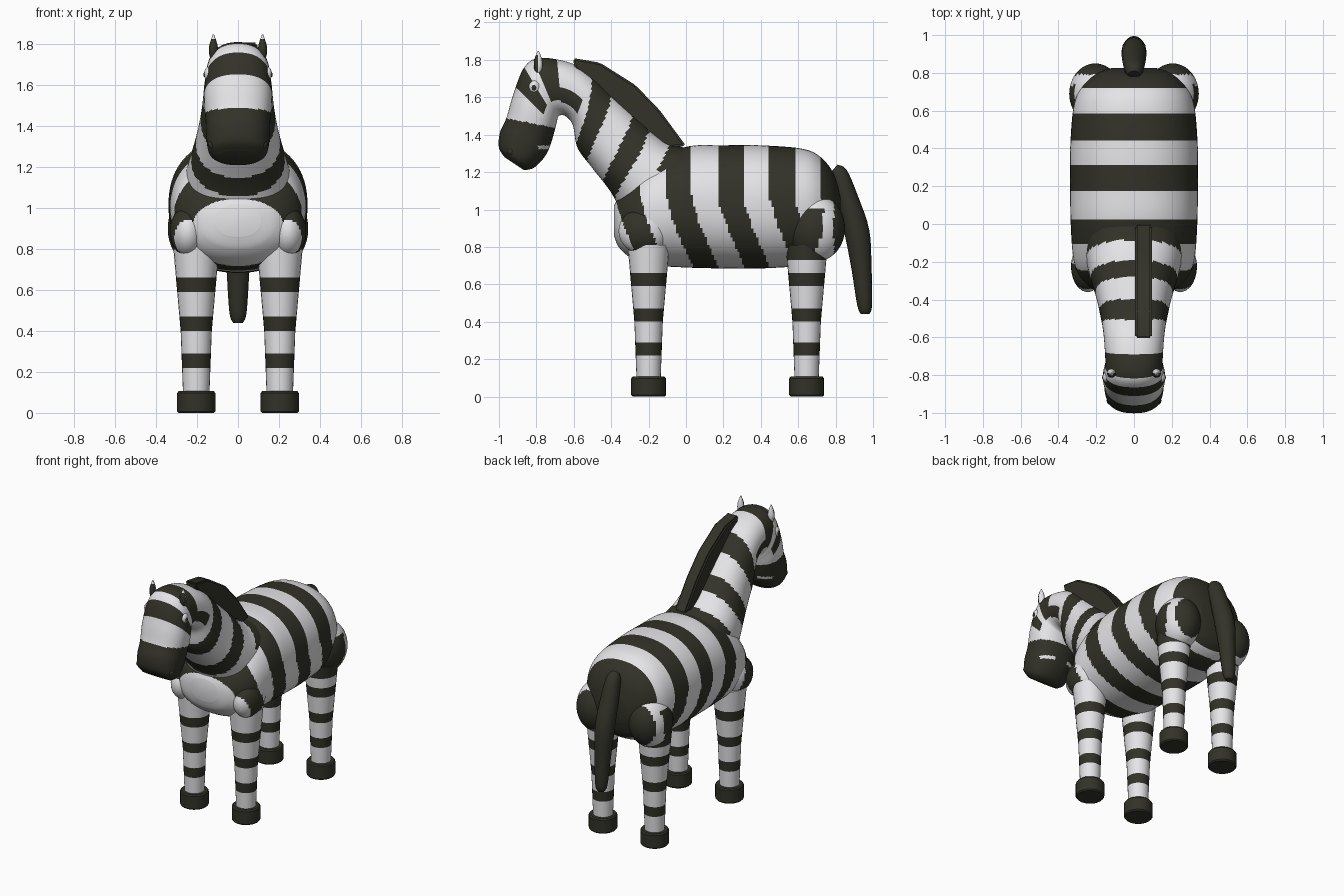
import bpy, bmesh, math
from mathutils import Vector

if "Cube" in bpy.data.objects:
    bpy.data.objects.remove(bpy.data.objects["Cube"])


def flat(name, rgb):
    m = bpy.data.materials.new(name)
    m.diffuse_color = (*rgb, 1)
    m.use_nodes = True
    m.node_tree.nodes["Principled BSDF"].inputs["Base Color"].default_value = m.diffuse_color
    return m


MATS = [flat("white_coat", (0.78, 0.78, 0.80)), flat("dark_stripe", (0.032, 0.032, 0.022))]


def finish(bm, name, rule, angle=40):
    """Colour faces by a rule (True = dark) and make the object."""
    bmesh.ops.recalc_face_normals(bm, faces=bm.faces)
    for f in bm.faces:
        f.smooth = True
        f.material_index = int(rule(f))
    me = bpy.data.meshes.new(name)
    bm.to_mesh(me)
    bm.free()
    for m in MATS:
        me.materials.append(m)
    ob = bpy.data.objects.new(name, me)
    bpy.context.collection.objects.link(ob)
    bpy.ops.object.select_all(action='DESELECT')
    bpy.context.view_layer.objects.active = ob
    ob.select_set(True)
    bpy.ops.object.shade_smooth_by_angle(angle=math.radians(angle))
    return ob


def sample(st, t):
    """Smooth interpolation through a list of stations."""
    i = min(int(t), len(st) - 2)
    u = t - i
    p = [st[max(0, min(len(st) - 1, i + k))] for k in (-1, 0, 1, 2)]
    return [0.5 * (2 * b + (c - a) * u + (2 * a - 5 * b + 4 * c - d) * u * u
                   + (3 * b - a - 3 * c + d) * u ** 3) for a, b, c, d in zip(*p)]


def loft(name, st, rule, sub=16, seg=48, power=2.0, x=0.0, angle=40):
    """Stations are (low_y, low_z, high_y, high_z, half_width).
    rule(centre, t, f): t = station number, f = 0 at high side, 1 at low side."""
    bm = bmesh.new()
    rings, info = [], {}
    n = (len(st) - 1) * sub
    for k in range(n + 1):
        ay, az, by, bz, w = sample(st, k / sub)
        ring = []
        for j in range(seg):
            a = 2 * math.pi * j / seg
            c = math.copysign(abs(math.cos(a)) ** (2 / power), math.cos(a))
            s = math.copysign(abs(math.sin(a)) ** (2 / power), math.sin(a))
            h = (1 + c) / 2
            ring.append(bm.verts.new((x + w * s, ay + (by - ay) * h, az + (bz - az) * h)))
        rings.append(ring)
    for k in range(n):
        for j in range(seg):
            q = (j + 1) % seg
            f = bm.faces.new((rings[k][j], rings[k][q], rings[k + 1][q], rings[k + 1][j]))
            info[f] = ((k + 0.5) / sub, (1 - math.cos(2 * math.pi * (j + 0.5) / seg)) / 2)
    for ring, t in ((rings[0], 0), (rings[-1], len(st) - 1)):
        info[bm.faces.new(ring)] = (t, 0.5)
    return finish(bm, name, lambda f: rule(f.calc_center_median(), *info[f]), angle)


def ball(name, centre, radii, rule, u=32, v=24):
    bm = bmesh.new()
    bmesh.ops.create_uvsphere(bm, u_segments=u, v_segments=v, radius=1)
    for p in bm.verts:
        p.co = Vector([c + r * q for c, r, q in zip(centre, radii, p.co)])
    return finish(bm, name, rule)


def dark(*_):
    return True


# Torso stripes lean backwards towards the belly
def torso_rule(c, t=0, f=0):
    if c.y > 0.76:
        return True
    lean = 0.14 * max(0.0, min(1.0, (1.08 - c.z) / 0.38)) ** 1.3
    u = c.y - lean
    return -0.39 < u and (u - 0.17) % 0.275 < 0.135


TORSO = [(y, lo, y, hi, w) for y, lo, hi, w in (
    (-0.385, 0.86, 1.02, 0.11), (-0.36, 0.80, 1.07, 0.19), (-0.30, 0.745, 1.15, 0.27),
    (-0.20, 0.705, 1.25, 0.318), (0.0, 0.69, 1.335, 0.335), (0.2, 0.685, 1.343, 0.338),
    (0.4, 0.685, 1.343, 0.338), (0.62, 0.70, 1.325, 0.32), (0.72, 0.73, 1.28, 0.28),
    (0.79, 0.79, 1.19, 0.21), (0.825, 0.88, 1.07, 0.12))]
loft("torso", TORSO, torso_rule, sub=16, seg=80, power=2.25)


# Neck and head in one sweep from the withers to the muzzle
def neck_rule(c, t, f):
    if t > 6.5:
        if 1.322 < c.z < 1.342 and c.y > -0.79 and abs(c.x) > 0.05:
            return False                                    # mouth slit
        return c.z < 1.49 - 0.2 * (c.y + 0.97) or (7.0 < t < 7.68 and f < 0.68)
    if t > 5.4:
        return t < 6.35 and f < 0.72
    if t > 4 and 0.5 < f < 0.74:
        return True                                         # cheek link
    u = t + 0.85 * f
    return 3.2 < u < 4.05 or 1.65 < u < 2.3 or (u < 0.9 and c.z > 1.2)


NECK = [(-0.33, 0.95, 0.05, 1.32, 0.26), (-0.40, 1.09, -0.10, 1.36, 0.235),
        (-0.50, 1.22, -0.24, 1.48, 0.20), (-0.58, 1.33, -0.37, 1.60, 0.178),
        (-0.605, 1.45, -0.50, 1.72, 0.165), (-0.645, 1.50, -0.62, 1.785, 0.157),
        (-0.68, 1.50, -0.78, 1.81, 0.152), (-0.69, 1.47, -0.865, 1.76, 0.16),
        (-0.70, 1.43, -0.925, 1.61, 0.165), (-0.72, 1.36, -0.96, 1.49, 0.158),
        (-0.75, 1.29, -0.995, 1.41, 0.155), (-0.81, 1.225, -1.0, 1.33, 0.142),
        (-0.865, 1.21, -0.97, 1.28, 0.105)]
loft("neck_and_head", NECK, neck_rule, sub=14, seg=72, power=2.3)

# Tail hanging behind the rump
TAIL = [(0.775, 1.20, 0.81, 1.24, 0.03), (0.775, 1.15, 0.86, 1.21, 0.05),
        (0.81, 1.03, 0.92, 1.07, 0.062), (0.85, 0.86, 0.98, 0.89, 0.066),
        (0.885, 0.68, 0.992, 0.69, 0.055), (0.915, 0.49, 0.995, 0.49, 0.042),
        (0.935, 0.44, 0.98, 0.44, 0.024)]
loft("tail", TAIL, dark, sub=4, seg=16)

# Mane: a flat crest set a little to one side
bm = bmesh.new()
outline = [(-0.605, 1.81), (-0.46, 1.785), (-0.27, 1.665), (-0.14, 1.53), (0.0, 1.34),
           (-0.10, 1.33), (-0.25, 1.45), (-0.40, 1.58), (-0.52, 1.70), (-0.595, 1.755)]
face = bm.faces.new([bm.verts.new((0.005, y, z)) for y, z in outline])
side = bmesh.ops.extrude_face_region(bm, geom=[face])
for v in side["geom"]:
    if isinstance(v, bmesh.types.BMVert):
        v.co.x = 0.095
bmesh.ops.bevel(bm, geom=list(bm.edges), offset=0.01, segments=2, affect='EDGES')
finish(bm, "mane", dark, 30)


def leg_radius(z):
    if z < 0.4:
        return 0.064 + 0.012 * (z - 0.08) / 0.32
    return 0.076 + 0.032 * (z - 0.4) / 0.36


def leg_rule(c, t, f):
    return any(lo < c.z < lo + 0.072 for lo in (0.22, 0.40, 0.588))


def haunch_rule(f):
    c = f.calc_center_median()
    lower_band = c.y + 0.45 * (0.80 - c.z) < 0.70 - 0.35 * max(0, c.z - 0.85) and c.z < 1.0
    return c.y > 0.79 or lower_band


for label, s in (("right", 1), ("left", -1)):
    # Legs, hooves
    for where, y in (("front", -0.20), ("rear", 0.645)):
        rings = [0.08 + 0.01 * k for k in range(74)]
        st = [(y - leg_radius(z), z, y + leg_radius(z), z, leg_radius(z)) for z in rings]
        rule = leg_rule
        if where == "rear":
            def rule(c, t, f):
                return leg_rule(c, t, f) or c.z > 0.735
        loft(f"{where}_leg_{label}", st, rule, sub=1, seg=24, x=s * 0.204)
        hoof = [(y - r, z, y + r, z, r) for z, r in
                ((0, 0.086), (0.008, 0.093), (0.05, 0.093), (0.097, 0.093), (0.106, 0.086))]
        loft(f"{where}_hoof_{label}", hoof, dark, sub=1, seg=24, x=s * 0.204, angle=30)
    # Shoulder and haunch muscles
    ball(f"shoulder_{label}", (s * 0.245, -0.225, 0.885), (0.088, 0.135, 0.125),
         lambda f: torso_rule(f.calc_center_median()), 48, 40)
    ball(f"haunch_{label}", (s * 0.205, 0.69, 0.90), (0.138, 0.16, 0.18), haunch_rule, 48, 40)
    # Ears: leaf shapes, dark inside
    ear = [(-0.79 - r, z, -0.79 + r, z, w) for z, r, w in
           ((1.72, 0.012, 0.012), (1.76, 0.023, 0.022), (1.79, 0.022, 0.021),
            (1.82, 0.015, 0.013), (1.848, 0.003, 0.003))]
    loft(f"ear_{label}", ear, lambda c, t, f: f > 0.5 and c.z < 1.825, sub=5, seg=20, x=s * 0.12)
    # Eyes, pupils and nostrils
    ball(f"eye_{label}", (s * 0.147, -0.81, 1.655), (0.018, 0.029, 0.034), lambda f: False, 20, 14)
    ball(f"pupil_{label}", (s * 0.158, -0.812, 1.652), (0.011, 0.014, 0.016), dark, 16, 10)
    ball(f"nostril_{label}", (s * 0.125, -0.935, 1.31), (0.02, 0.022, 0.022), dark, 16, 10)
